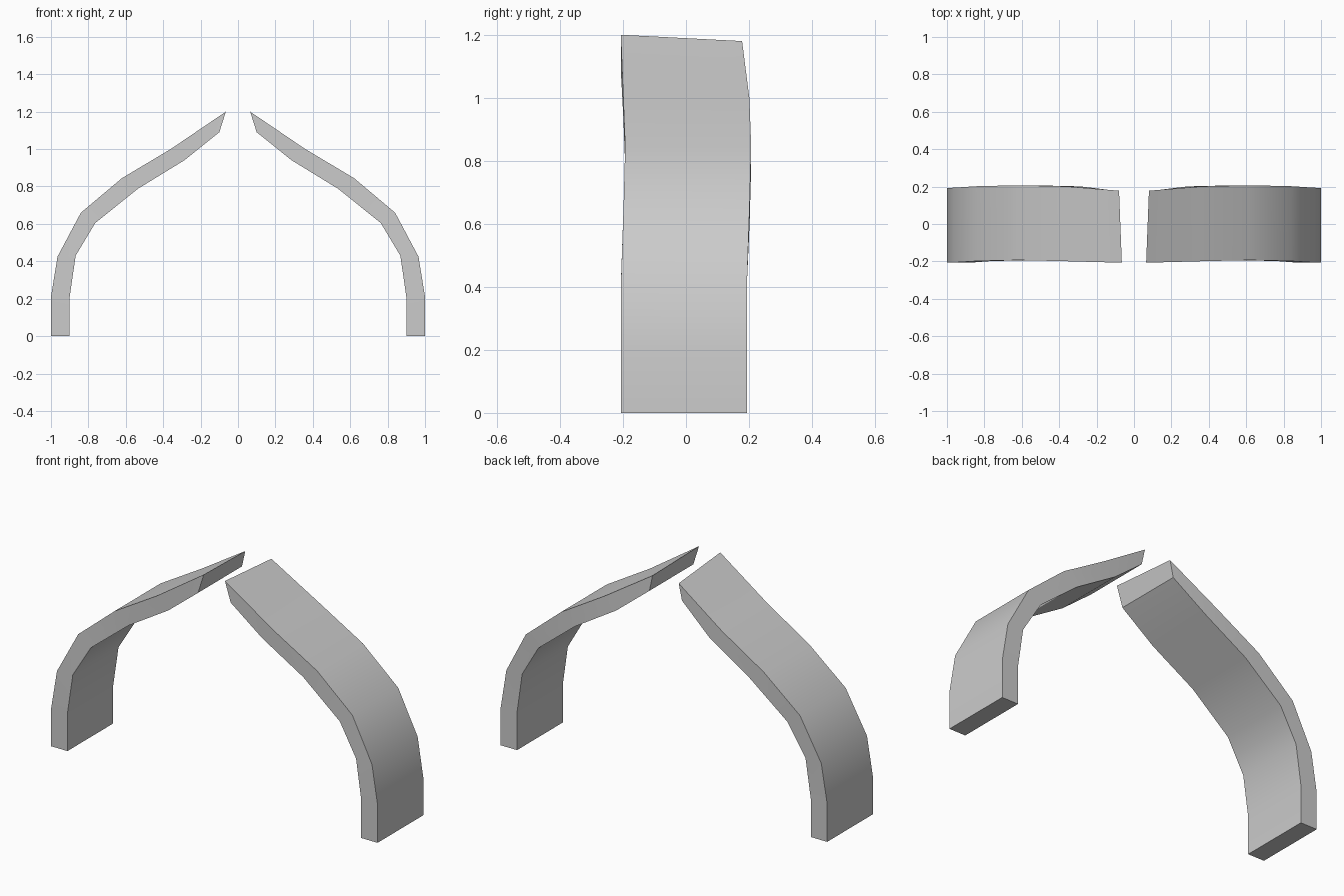
import bpy
import bmesh

if "Cube" in bpy.data.objects:
    bpy.data.objects.remove(bpy.data.objects["Cube"])

# Stations from foot to tip: outer x, z / inner x, z / front y, back y
STATIONS = [
    (1.00, 0.00, 0.90, 0.00, -0.207, 0.193),
    (1.00, 0.21, 0.90, 0.21, -0.207, 0.193),
    (0.965, 0.425, 0.868, 0.43, -0.206, 0.194),
    (0.84, 0.66, 0.763, 0.605, -0.198, 0.202),
    (0.62, 0.845, 0.535, 0.788, -0.193, 0.207),
    (0.36, 1.00, 0.287, 0.94, -0.199, 0.201),
    (0.065, 1.20, 0.10, 1.09, -0.207, 0.178),
]
# The back corner of the tip is trimmed a little shorter
TIP_BACK_OUTER = (0.08, 1.18)


def arch_half(name, side):
    bm = bmesh.new()
    rings = []
    for i, (ox, oz, ix, iz, front, back) in enumerate(STATIONS):
        bx, bz = TIP_BACK_OUTER if i == len(STATIONS) - 1 else (ox, oz)
        corners = [(ox, front, oz), (bx, back, bz), (ix, back, iz), (ix, front, iz)]
        rings.append([bm.verts.new((side * x, y, z)) for x, y, z in corners])
    # Skin between stations
    for a, b in zip(rings, rings[1:]):
        for k in range(4):
            n = (k + 1) % 4
            bm.faces.new((a[k], a[n], b[n], b[k]))
    # Foot and tip caps
    bm.faces.new(rings[0])
    bm.faces.new(rings[-1])
    bmesh.ops.recalc_face_normals(bm, faces=bm.faces)
    mesh = bpy.data.meshes.new(name)
    bm.to_mesh(mesh)
    bm.free()
    obj = bpy.data.objects.new(name, mesh)
    bpy.context.collection.objects.link(obj)
    bpy.ops.object.select_all(action='DESELECT')
    obj.select_set(True)
    bpy.context.view_layer.objects.active = obj
    bpy.ops.object.shade_smooth_by_angle(angle=0.6)


# Two mirrored halves with a gap at the crown
arch_half("right_arch_half", 1)
arch_half("left_arch_half", -1)
